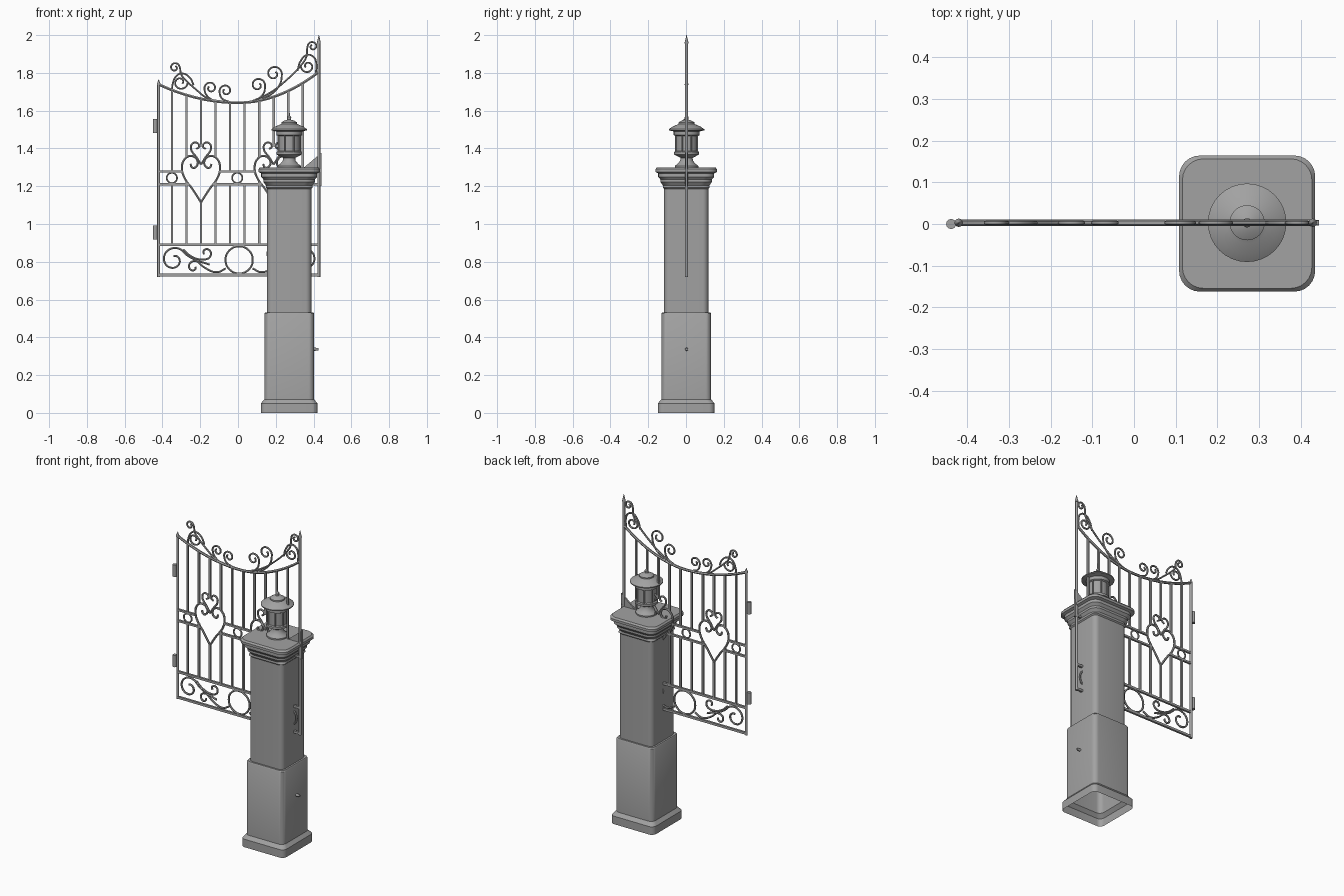
import bpy, bmesh, math
from math import sin, cos, pi
from mathutils import Vector

cube = bpy.data.objects.get("Cube")
if cube:
    bpy.data.objects.remove(cube, do_unlink=True)

grey = bpy.data.materials.new("stone and iron grey")
grey.use_nodes = True
grey.diffuse_color = (0.36, 0.36, 0.36, 1)
grey.node_tree.nodes["Principled BSDF"].inputs["Base Color"].default_value = grey.diffuse_color

PX, PY = 0.271, 0.001      # pillar centre
GY = 0.003                 # gate plane


def add(name, bm, smooth=False):
    bmesh.ops.recalc_face_normals(bm, faces=bm.faces[:])
    me = bpy.data.meshes.new(name)
    bm.to_mesh(me)
    bm.free()
    return link(name, me, smooth)


def link(name, me, smooth):
    ob = bpy.data.objects.new(name, me)
    bpy.context.collection.objects.link(ob)
    me.materials.clear()
    me.materials.append(grey)
    if smooth:
        bpy.ops.object.select_all(action='DESELECT')
        ob.select_set(True)
        bpy.context.view_layer.objects.active = ob
        bpy.ops.object.shade_smooth_by_angle(angle=math.radians(35))
    return ob


def loft(name, rings, cap_start=False):
    """Skin a list of closed rings and cap the last one."""
    bm = bmesh.new()
    rows = [[bm.verts.new(p) for p in ring] for ring in rings]
    for a, b in zip(rows, rows[1:]):
        n = len(a)
        for i in range(n):
            bm.faces.new((a[i], a[(i + 1) % n], b[(i + 1) % n], b[i]))
    bm.faces.new(rows[-1])
    if cap_start:
        bm.faces.new(rows[0][::-1])
    return add(name, bm, True)


def rounded_square(half, z, r, n=6):
    pts = []
    for q in range(4):
        mid = pi / 4 + q * pi / 2
        sx, sy = (1 if cos(mid) > 0 else -1), (1 if sin(mid) > 0 else -1)
        for i in range(n + 1):
            a = q * pi / 2 + i / n * pi / 2
            pts.append((PX + sx * (half - r) + r * cos(a), PY + sy * (half - r) + r * sin(a), z))
    return pts


def circle(r, z, x=PX, y=GY, n=32):
    return [(x + r * cos(2 * pi * i / n), y + r * sin(2 * pi * i / n), z) for i in range(n)]


def box(bm, x0, x1, z0, z1, depth):
    r = bmesh.ops.create_cube(bm, size=1)
    for v in r["verts"]:
        v.co = ((x0 + x1) / 2 + v.co.x * (x1 - x0), GY + v.co.y * depth, (z0 + z1) / 2 + v.co.z * (z1 - z0))


def wires(name, paths, radius, closed=False):
    """Round iron rods through smooth paths in the gate plane."""
    cu = bpy.data.curves.new(name, 'CURVE')
    cu.dimensions = '3D'
    cu.bevel_depth, cu.bevel_resolution, cu.resolution_u = radius, 1, 5
    cu.use_fill_caps = True
    for path in paths:
        sp = cu.splines.new('BEZIER')
        sp.bezier_points.add(len(path) - 1)
        sp.use_cyclic_u = closed
        for bp, (x, z) in zip(sp.bezier_points, path):
            bp.co = (x, GY, z)
            bp.handle_left_type = bp.handle_right_type = 'AUTO'
    tmp = bpy.data.objects.new(name + " path", cu)
    bpy.context.collection.objects.link(tmp)
    bpy.context.view_layer.update()
    me = bpy.data.meshes.new_from_object(tmp.evaluated_get(bpy.context.evaluated_depsgraph_get()))
    bpy.data.objects.remove(tmp, do_unlink=True)
    return link(name, me, True)


def curl(cx, cz, r, end_deg, turns, n=12):
    """Spiral from its eye outwards; a positive turn count runs anticlockwise."""
    out = []
    for i in range(n + 1):
        t = i / n
        a = math.radians(end_deg) - turns * 2 * pi * (1 - t)
        k = r * (0.3 + 0.7 * t)
        out.append((cx + k * cos(a), cz + k * sin(a)))
    return out


def arch(x):
    return 1.642 + (0.55 if x < 0 else 0.89) * x * x


# Pillar: plinth, two shafts and a stepped capital, open underneath
pillar = [(0.15, 0), (0.15, 0.05), (0.132, 0.072), (0.132, 0.525), (0.128, 0.532), (0.117, 0.532),
          (0.117, 1.185), (0.124, 1.192), (0.124, 1.205), (0.136, 1.222), (0.136, 1.235),
          (0.148, 1.25), (0.148, 1.268), (0.163, 1.275), (0.163, 1.29), (0.155, 1.3)]
loft("pillar", [rounded_square(h, z, 0.05 if z > 1.2 else 0.03) for h, z in pillar])

# Lantern: foot, glass drum, brim, dome and finial
lantern = [(0.062, 1.298), (0.062, 1.308), (0.048, 1.318), (0.034, 1.335), (0.032, 1.35), (0.055, 1.362),
           (0.066, 1.368), (0.066, 1.382), (0.058, 1.386), (0.058, 1.465), (0.068, 1.47), (0.068, 1.49),
           (0.094, 1.496), (0.094, 1.502), (0.075, 1.515), (0.05, 1.526), (0.042, 1.53), (0.042, 1.538),
           (0.025, 1.548), (0.01, 1.552), (0.011, 1.566), (0.004, 1.575), (0.001, 1.61)]
loft("lantern", [circle(r, z) for r, z in lantern])
for i in range(8):
    a = 2 * pi * (i + 0.5) / 8
    x, y = PX + 0.062 * cos(a), GY + 0.062 * sin(a)
    loft("lantern_cage_rod", [circle(0.004, z, x, y, 8) for z in (1.38, 1.472)], True)

# Bell button on the side of the lower shaft
bm = bmesh.new()
bmesh.ops.create_cone(bm, cap_ends=True, segments=16, radius1=0.009, radius2=0.007, depth=0.03)
for v in bm.verts:
    v.co = (PX + 0.14 + v.co.z, GY + v.co.y, 0.337 + v.co.x)
add("side_button", bm, True)

# Gate posts with pointed tips
for name, x, top, tip in (("hinge_post", -0.42, 1.735, 1.765), ("latch_post", 0.428, 1.955, 2.0)):
    loft(name, [circle(r, z, x, GY, 12) for r, z in
                ((0.008, 0.72), (0.008, top), (0.01, top), (0.01, top + 0.006), (0.001, tip))], True)

# Straight rails, broken where the hearts sit
hearts = [-0.196, 0.189]
bm = bmesh.new()
for z in (0.73, 0.89):
    box(bm, -0.42, 0.428, z - 0.007, z + 0.007, 0.013)
for z, gap in ((1.21, 0.064), (1.278, 0.098)):
    ends = [-0.42] + [h + s * gap for h in hearts for s in (-1, 1)] + [0.428]
    for a, b in zip(ends[::2], ends[1::2]):
        box(bm, a, b, z - 0.006, z + 0.006, 0.013)
add("gate_rails", bm)

# Swept top rail
wires("top_rail", [[(-0.42 + i * 0.053, arch(-0.42 + i * 0.053)) for i in range(17)]], 0.008)

# Upright bars, interrupted by the hearts and the middle band
bm = bmesh.new()
for k in range(10):
    x = -0.35 + 0.077 * k
    low, high = 1.21, 1.278
    if k in (2, 7):
        low, high = 1.115, 1.32
    elif k in (1, 3, 6, 8):
        low, high = 1.228, 1.353
    box(bm, x - 0.006, x + 0.006, 0.89, low, 0.011)
    box(bm, x - 0.006, x + 0.006, 1.41 if k in (2, 7) else high, arch(x), 0.011)
add("gate_bars", bm)

# Hearts with curled lobes and a smaller heart above
big = [(0, 1.115), (0.045, 1.185), (0.085, 1.24), (0.101, 1.295), (0.085, 1.345), (0.05, 1.36),
       (0.02, 1.338), (0.022, 1.308), (0.045, 1.298), (0.056, 1.318)]
small = [(0, 1.315), (0.025, 1.355), (0.052, 1.395), (0.046, 1.425), (0.022, 1.43), (0.01, 1.41), (0.025, 1.397)]
for h in hearts:
    for name, half, r in (("large_heart", big, 0.0065), ("small_heart", small, 0.006)):
        wires(name, [[(h + s * x, z) for x, z in half] for s in (-1, 1)], r)

# Rings in the middle band and the bottom panel
def ring(cx, cz, r):
    return [(cx + r * cos(i * pi / 4), cz + r * sin(i * pi / 4)) for i in range(8)]

wires("band_rings", [ring(x, 1.244, 0.027) for x in (-0.35, -0.004, 0.343)], 0.005, True)
wires("panel_ring", [ring(0.006, 0.81, 0.072)], 0.006, True)

# Bottom panel scrolls, mirrored about the ring
left = [
    curl(-0.34, 0.81, 0.066, 60, -1.1) + [(-0.27, 0.835), (-0.22, 0.805), (-0.17, 0.765), (-0.11, 0.745), (-0.065, 0.765)],
    curl(-0.17, 0.847, 0.032, -70, -0.8) + [(-0.2, 0.812), (-0.25, 0.83), (-0.29, 0.865)],
    curl(-0.235, 0.772, 0.032, 80, -0.8) + [(-0.2, 0.8), (-0.15, 0.785)],
]
wires("panel_scrolls", left + [[(0.012 - x, z) for x, z in p] for p in left], 0.006)

# Cresting scrolls above the top rail
crest = [
    curl(-0.335, 1.828, 0.027, 0, -1.2) + [(-0.3, 1.79), (-0.27, 1.755), (-0.22, 1.71), (-0.16, 1.665), (-0.08, 1.648)],
    curl(-0.305, 1.75, 0.04, 0, 1.1)[::-1] + [],
    [(-0.35, 1.705), (-0.345, 1.745), (-0.325, 1.785), (-0.295, 1.797), (-0.255, 1.775), (-0.235, 1.735)],
    curl(-0.145, 1.72, 0.034, 200, 1.2) + [(-0.165, 1.68), (-0.13, 1.652)],
    curl(-0.065, 1.705, 0.034, 200, 1.2) + [(-0.085, 1.665), (-0.04, 1.645)],
    curl(0.395, 1.94, 0.027, 180, 1.2) + [(0.362, 1.885), (0.325, 1.83), (0.26, 1.765), (0.17, 1.695), (0.07, 1.648)],
    [(0.412, 1.8), (0.415, 1.845), (0.4, 1.885), (0.365, 1.895), (0.33, 1.86), (0.315, 1.81)],
    curl(0.368, 1.835, 0.036, 180, -1.1),
    curl(0.19, 1.795, 0.044, -20, -1.2) + [(0.222, 1.74), (0.18, 1.69), (0.12, 1.658)],
    curl(0.105, 1.735, 0.04, -20, -1.2) + [(0.135, 1.69), (0.09, 1.655), (0.04, 1.645)],
]
wires("crest_scrolls", crest, 0.0055)

# Hinges
for z in (0.955, 1.52):
    loft("hinge_barrel", [circle(0.012, z + s * 0.037, -0.438, 0.0, 16) for s in (-1, 1)], True)
    bm = bmesh.new()
    box(bm, -0.438, -0.42, z - 0.03, z + 0.03, 0.008)
    add("hinge_leaf", bm)

# Latch: triangular plate and keeper at the post
bm = bmesh.new()
tri = [(0.35, 1.3), (0.443, 1.3), (0.443, 1.378)]
f = bm.faces.new([bm.verts.new((x, GY - 0.005, z)) for x, z in tri])
ext = bmesh.ops.extrude_face_region(bm, geom=[f])["geom"]
bmesh.ops.translate(bm, vec=Vector((0, 0.01, 0)), verts=[v for v in ext if isinstance(v, bmesh.types.BMVert)])
box(bm, 0.425, 0.443, 1.2, 1.31, 0.012)
add("latch_plate", bm)
